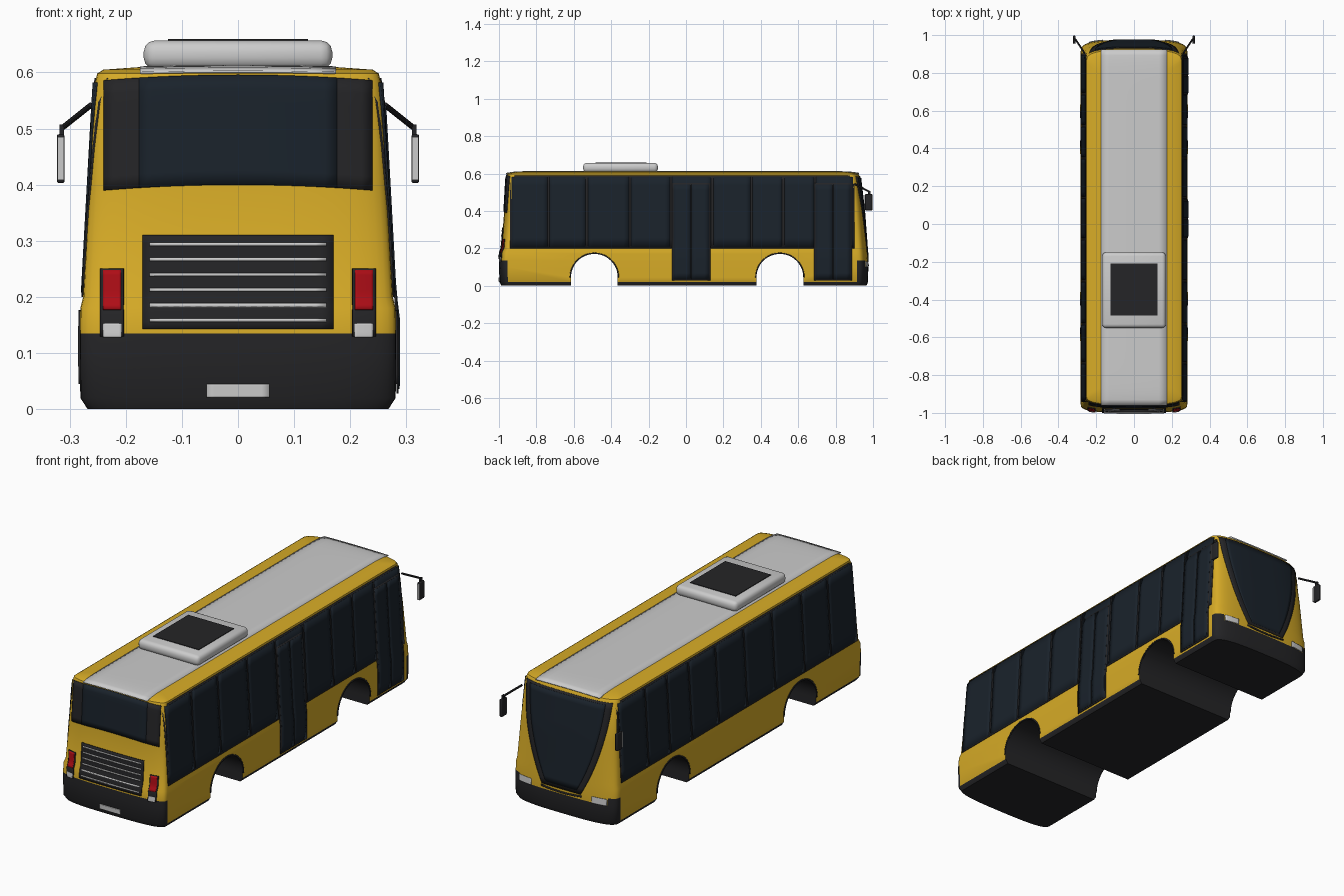
import bpy, bmesh, math
from mathutils import Vector

if "Cube" in bpy.data.objects:
    bpy.data.objects.remove(bpy.data.objects["Cube"])


def material(name, r, g, b):
    m = bpy.data.materials.new(name)
    m.diffuse_color = (r, g, b, 1)
    m.use_nodes = True
    m.node_tree.nodes["Principled BSDF"].inputs["Base Color"].default_value = m.diffuse_color
    return m


YELLOW = material("yellow_paint", .68, .41, .02)
DARK = material("dark_trim", .018, .018, .02)
GLASS = material("tinted_glass", .010, .016, .024)
GREY = material("light_grey", .58, .58, .55)
RED = material("red_lens", .42, .004, .008)

# Body profile: height, half width, front y, rear y
PROFILE = [(0, .268, .965, -.988), (.02, .281, .973, -.997), (.1, .282, .975, -1),
           (.135, .282, .973, -1), (.18, .281, .97, -.996), (.2, .276, .968, -.987),
           (.4, .265, .953, -.972), (.58, .255, .932, -.962), (.598, .251, .922, -.956),
           (.605, .24, .90, -.94), (.61, .17, .85, -.9)]
FRONT_D, REAR_D, N = .06, .045, 3


def section(z):
    for a, b in zip(PROFILE, PROFILE[1:]):
        if z <= b[0]:
            t = (z - a[0]) / (b[0] - a[0])
            return [a[i] + (b[i] - a[i]) * t for i in (1, 2, 3)]
    return PROFILE[-1][1:]


def bulge(u):
    return max(0, 1 - min(1, abs(u)) ** N) ** (1 / N)


# Surface functions: point on the flank, front, rear or roof, lifted by off
def side(s):
    def fn(y, z, off):
        w, f, r = section(z)
        u = max(0, (y - f + FRONT_D) / FRONT_D, (r + REAR_D - y) / REAR_D)
        return Vector((s * (w * bulge(u) + off), y, z))
    return fn


def front(x, z, off):
    w, f, _ = section(z)
    return Vector((x, f - FRONT_D + FRONT_D * bulge(x / w) + off, z))


def rear(x, z, off):
    w, _, r = section(z)
    return Vector((x, r + REAR_D - REAR_D * bulge(x / w) - off, z))


def roof(x, y, off):
    drop = .010 * min(1, abs((y + .018) / .945)) ** 24
    return Vector((x, y, .609 + .002 * (1 - (x / .175) ** 2) - drop + off))


def finish(name, bm, *mats):
    me = bpy.data.meshes.new(name)
    bm.to_mesh(me)
    bm.free()
    ob = bpy.data.objects.new(name, me)
    bpy.context.collection.objects.link(ob)
    for m in mats:
        me.materials.append(m)
    return ob


def smooth(ob):
    bpy.ops.object.select_all(action='DESELECT')
    ob.select_set(True)
    bpy.context.view_layer.objects.active = ob
    bpy.ops.object.shade_smooth_by_angle(angle=math.radians(35))


def patch(name, mat, fn, a0, a1, b0, b1, off=.003, na=8, nb=8):
    """Thin panel following a body surface."""
    bm = bmesh.new()
    rows = [[bm.verts.new(fn(a0 + (a1 - a0) * i / na, b0 + (b1 - b0) * j / nb, off))
             for i in range(na + 1)] for j in range(nb + 1)]
    for p, q in zip(rows, rows[1:]):
        for i in range(na):
            bm.faces.new((p[i], p[i + 1], q[i + 1], q[i]))
    a, b = (a0 + a1) / 2, (b0 + b1) / 2
    out = fn(a, b, 1) - fn(a, b, 0)
    bm.normal_update()
    if sum((f.normal for f in bm.faces), Vector()).dot(out) < 0:
        bmesh.ops.reverse_faces(bm, faces=bm.faces[:])
    ob = finish(name, bm, mat)
    mod = ob.modifiers.new("thickness", 'SOLIDIFY')
    mod.thickness, mod.offset = .004, -1
    smooth(ob)
    return ob


def box(name, mat, lo, hi, bevel=0):
    bm = bmesh.new()
    bmesh.ops.create_cube(bm, size=1)
    for v in bm.verts:
        v.co = [(l + h) / 2 + c * (h - l) for l, h, c in zip(lo, hi, v.co)]
    if bevel:
        bmesh.ops.bevel(bm, geom=bm.edges[:], offset=bevel, segments=3, profile=.5, affect='EDGES')
    ob = finish(name, bm, mat)
    smooth(ob)
    return ob


# Body shell lofted through horizontal rings
bm = bmesh.new()
SEG, rings = 24, []
for z, w, f, r in PROFILE:
    ring = []
    for end, d, y in ((1, FRONT_D, f), (-1, REAR_D, r)):
        for i in range(SEG + 1):
            t = math.pi * i / SEG
            c, s = math.cos(t), max(0, math.sin(t))
            x = end * w * math.copysign(abs(c) ** (2 / N), c)
            ring.append(bm.verts.new((x, y - end * d + end * d * s ** (2 / N), z)))
    rings.append(ring)
for p, q in zip(rings, rings[1:]):
    for i in range(len(p)):
        k = (i + 1) % len(p)
        bm.faces.new((p[i], p[k], q[k], q[i]))
bm.faces.new(rings[0][::-1])
bm.faces.new(rings[-1])
for fc in bm.faces:
    c = fc.calc_center_median()
    front_top = .135 if abs(c.x) > .235 else .1
    if c.z < .02 or (c.y < -.94 and c.z < .135) or (c.y > .9 and c.z < front_top):
        fc.material_index = 1
body = finish("body_shell", bm, YELLOW, DARK)

# Wheel arches cut right across the body
ARCHES, AR, AZ = (-.49, .502), .125, .045
for yc in ARCHES:
    bm = bmesh.new()
    pts = [(yc + AR, -.05)] + [(yc + AR * math.cos(math.pi * i / 24), AZ + AR * math.sin(math.pi * i / 24))
                               for i in range(25)] + [(yc - AR, -.05)]
    face = bm.faces.new([bm.verts.new((-.4, y, z)) for y, z in pts])
    ext = bmesh.ops.extrude_face_region(bm, geom=[face])
    bmesh.ops.translate(bm, vec=(.8, 0, 0), verts=[v for v in ext['geom'] if isinstance(v, bmesh.types.BMVert)])
    bmesh.ops.recalc_face_normals(bm, faces=bm.faces[:])
    cutter = finish("arch_cutter", bm, DARK)
    cutter.hide_render = True
    mod = body.modifiers.new("arch", 'BOOLEAN')
    mod.object, mod.operation, mod.solver = cutter, 'DIFFERENCE', 'EXACT'
    mod.material_mode = 'TRANSFER'
    bpy.context.view_layer.objects.active = body
    bpy.ops.object.modifier_apply(modifier=mod.name)
    bpy.data.objects.remove(cutter)
smooth(body)

# Flanks: window band, panes, arch lips, mirrors
POSTS = (-.94, -.735, -.53, -.3, -.08, .14, .35, .52, .69, .9)
for s, tag in ((1, "right"), (-1, "left")):
    fn = side(s)
    patch(f"{tag}_window_band", DARK, fn, -.942, .902, .2, .59, na=60)
    for a, b in zip(POSTS, POSTS[1:]):
        patch(f"{tag}_window", GLASS, fn, a + .006, b - .006, .208, .582, .0045)
    for yc in ARCHES:
        def lip(t, rad, off, yc=yc, fn=fn):
            return fn(yc + rad * math.cos(t), AZ + rad * math.sin(t), off)
        patch(f"{tag}_arch_lip", DARK, lip, 0, math.pi, AR, AR + .007, na=24, nb=1)
    box(f"{tag}_mirror", DARK, (s * .316 - .007, .957, .403), (s * .316 + .007, .997, .49), .004)
    box(f"{tag}_mirror_glass", GREY, (s * .316 - .006, .954, .408), (s * .316 + .006, .958, .485))
    bm = bmesh.new()
    p, q = Vector((s * .262, .905, .542)), Vector((s * .311, .98, .503))
    bmesh.ops.create_cone(bm, cap_ends=True, segments=10, radius1=.005, radius2=.005, depth=(q - p).length)
    bm.transform((q - p).to_track_quat('Z', 'Y').to_matrix().to_4x4())
    bmesh.ops.translate(bm, vec=(p + q) / 2, verts=bm.verts[:])
    smooth(finish(f"{tag}_mirror_arm", bm, DARK))
    box(f"{tag}_mirror_stem", DARK, (s * .314 - .004, .972, .48), (s * .314 + .004, .986, .507))

# Doors on the right flank, two leaves each
for tag, y0, y1, top in (("middle", -.075, .13, .55), ("front", .685, .888, .55)):
    patch(f"{tag}_door_frame", DARK, side(1), y0, y1, .028, top, .005, 8, 16)
    mid = (y0 + y1) / 2
    for a, b in ((y0 + .008, mid - .003), (mid + .003, y1 - .008)):
        patch(f"{tag}_door_leaf", GLASS, side(1), a, b, .036, top - .008, .007, 4, 16)


# Windscreen narrowing towards the bumper
def screen(inset):
    def fn(a, z, off):
        t = (.585 - z) / .46
        return front(a * (.236 - .03 * t - .10 * t ** 2.2 - inset), z, off)
    return fn


patch("windscreen_frame", DARK, screen(0), -1, 1, .585, .125, .003, 24, 16)
patch("windscreen_glass", GLASS, screen(.03), -1, 1, .575, .14, .0045, 24, 16)
patch("front_slot", DARK, lambda x, z, o: front(x, z + .6 * x * x, o), -.11, .11, .105, .113, .003, 12, 1)
for s in (-1, 1):
    patch("headlight", GREY, front, s * .165, s * .24, .1, .13, .005)


# Rear window, grille, lights and plate
def arched(x, z, off):
    return rear(x, z + .01 * (1 - (x / .24) ** 2), off)


patch("rear_window_frame", DARK, arched, -.24, .24, .39, .586, .003, 24, 8)
patch("rear_window_glass", GLASS, arched, -.176, .176, .39, .586, .0045, 16, 8)
patch("grille", DARK, rear, -.17, .17, .143, .31, .004, 16, 12)
for i in range(6):
    z = .159 + i * .027
    patch("grille_louvre", GREY, rear, -.158, .158, z - .003, z + .003, .007, 16, 1)
for s in (-1, 1):
    patch("tail_light_housing", DARK, rear, s * .204, s * .246, .13, .251, .004)
    patch("tail_light", RED, rear, s * .209, s * .241, .178, .248, .006)
    patch("reverse_light", GREY, rear, s * .208, s * .241, .128, .153, .006)
patch("number_plate", GREY, rear, -.056, .056, .021, .045, .004)

# Roof strip and air conditioning unit
patch("roof_strip", GREY, roof, -.175, .175, -.962, .925, .002, 8, 60)
box("roof_unit", GREY, (-.168, -.55, .606), (.168, -.15, .657), .02)
box("roof_unit_panel", DARK, (-.125, -.485, .65), (.125, -.21, .66))
